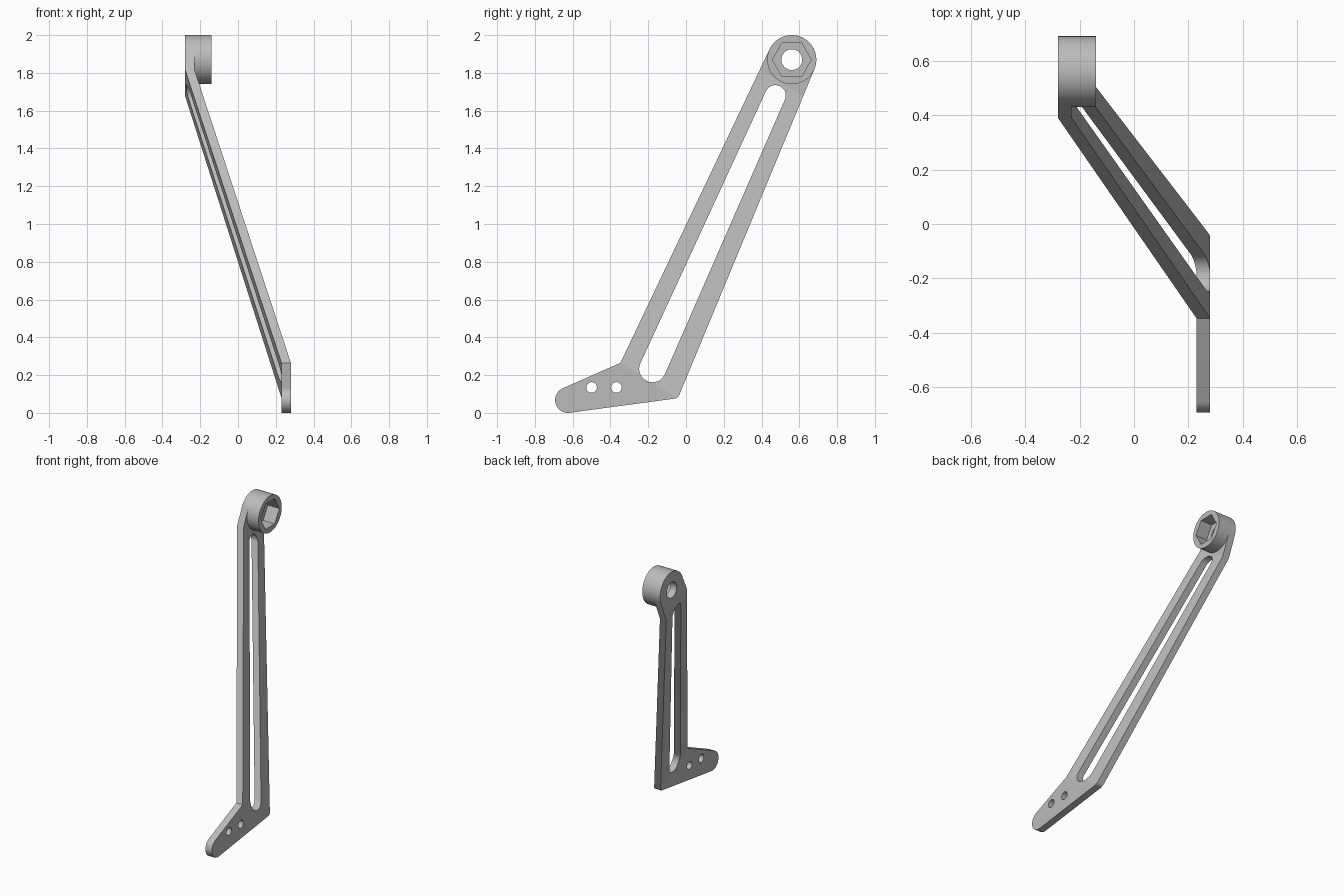
import bpy, bmesh
from math import radians, cos, sin
from mathutils import Vector

cube = bpy.data.objects.get("Cube")
if cube:
    bpy.data.objects.remove(cube)

grey = bpy.data.materials.new("Plain grey")
grey.use_nodes = True
grey.diffuse_color = (0.5, 0.5, 0.5, 1)
grey.node_tree.nodes["Principled BSDF"].inputs["Base Color"].default_value = grey.diffuse_color

THICK = 0.05
HUB = (0.56, 1.87)
HUB_R = 0.13
FOLD = Vector((0, 0.52, 0.855)).normalized()   # runs across the fold lines
FOLD_LOW, FOLD_HIGH = 0.046, 1.755
OFFSET = 0.51                                  # sideways step between foot and hub


def arc(centre, r, start, end, n=24):
    """Points on an arc in the side (y, z) plane, angles in degrees."""
    angles = [radians(start + (end - start) * i / n) for i in range(n + 1)]
    return [(centre[0] + r * cos(a), centre[1] + r * sin(a)) for a in angles]


def circle(centre, r, n=48):
    return arc(centre, r, 0, 360, n)[:-1]


def extruded(name, loops, x0, depth, bent=False):
    """Solid from an outline followed by its holes, optionally bent sideways."""
    bm = bmesh.new()
    for loop in loops:
        verts = [bm.verts.new((x0, y, z)) for y, z in loop]
        for a, b in zip(verts, verts[1:] + verts[:1]):
            bm.edges.new((a, b))
    bmesh.ops.triangle_fill(bm, edges=bm.edges[:], use_beauty=True, normal=(1, 0, 0))
    if bent:
        for s in (FOLD_LOW, FOLD_HIGH):
            bmesh.ops.bisect_plane(bm, geom=bm.verts[:] + bm.edges[:] + bm.faces[:],
                                   plane_co=FOLD * s, plane_no=FOLD)
    new = bmesh.ops.extrude_face_region(bm, geom=bm.faces[:])["geom"]
    bmesh.ops.translate(bm, vec=(depth, 0, 0),
                        verts=[g for g in new if isinstance(g, bmesh.types.BMVert)])
    if bent:
        for v in bm.verts:
            t = (v.co.dot(FOLD) - FOLD_LOW) / (FOLD_HIGH - FOLD_LOW)
            v.co.x -= OFFSET * min(max(t, 0), 1)
    bmesh.ops.recalc_face_normals(bm, faces=bm.faces[:])
    mesh = bpy.data.meshes.new(name)
    bm.to_mesh(mesh)
    bm.free()
    mesh.materials.append(grey)
    obj = bpy.data.objects.new(name, mesh)
    bpy.context.collection.objects.link(obj)
    bpy.ops.object.select_all(action='DESELECT')
    obj.select_set(True)
    bpy.context.view_layer.objects.active = obj
    bpy.ops.object.shade_smooth_by_angle(angle=radians(15))
    return obj


# Bent arm with foot, tapered slot, screw holes and shaft hole
outline = (arc(HUB, HUB_R, -22.4, 154.7, 32)
           + [(-0.347, 0.265)]
           + arc((-0.625, 0.068), 0.068, 113.5, 277.4)
           + arc((-0.066, 0.108), 0.033, -82.6, -22.4, 10))
slot = (arc((0.473, 1.68), 0.055, -24, 156)
        + arc((-0.177, 0.233), 0.071, 156, 336))
screw_holes = [circle((y, 0.135), 0.028, 32) for y in (-0.50, -0.368)]
shaft_hole = circle(HUB, 0.055)
extruded("bent_arm", [outline, slot, shaft_hole] + screw_holes, 0.23, THICK, bent=True)

# Round boss with a hexagonal pocket
extruded("hex_boss", [circle(HUB, HUB_R, 64), circle(HUB, 0.103, 6)], -0.23, 0.09)
